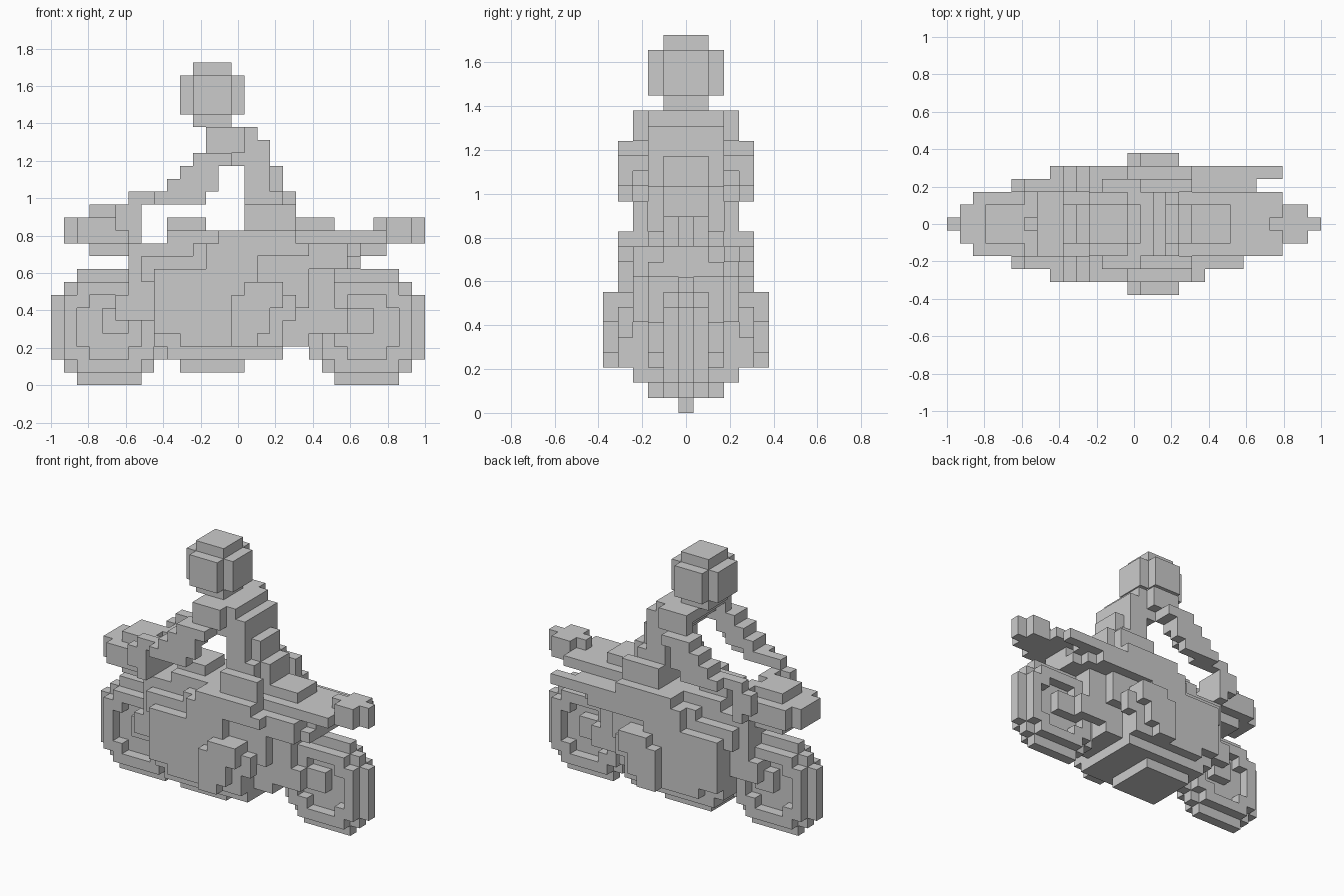
import bpy, bmesh
from mathutils import Vector

if "Cube" in bpy.data.objects:
    bpy.data.objects.remove(bpy.data.objects["Cube"])

S = 2 / 29  # edge length of one cube; cells count from the centre line, rows from the ground
owner = {}  # cell -> name of the part that fills it


def blocks(name, boxes, mirror=False, extra=()):
    """Claim inclusive cell boxes (x0, x1, y0, y1, z0, z1) for a part."""
    cells = list(extra)
    for x0, x1, y0, y1, z0, z1 in boxes:
        cells += [(x, y, z) for x in range(x0, x1 + 1)
                  for y in range(y0, y1 + 1) for z in range(z0, z1 + 1)]
    for x, y, z in cells:
        owner.setdefault((x, y, z), name)
        if mirror:
            owner.setdefault((x, -y, z), name)


def build(name):
    """Skin a part with its outward faces, leaving out faces buried in other parts."""
    bm = bmesh.new()
    for c in sorted(k for k, v in owner.items() if v == name):
        mid = Vector((c[0], c[1], c[2] + 0.5))
        for axis in range(3):
            for sign in (-1, 1):
                n = list(c)
                n[axis] += sign
                if tuple(n) in owner:
                    continue
                corners = []
                for a, b in ((-.5, -.5), (.5, -.5), (.5, .5), (-.5, .5)):
                    o = [0, 0, 0]
                    o[axis] = sign * .5
                    o[(axis + 1) % 3], o[(axis + 2) % 3] = a, b
                    corners.append(bm.verts.new((mid + Vector(o)) * S))
                bm.faces.new(corners if sign > 0 else corners[::-1])
    bmesh.ops.remove_doubles(bm, verts=bm.verts, dist=1e-4)
    mesh = bpy.data.meshes.new(name)
    bm.to_mesh(mesh)
    bm.free()
    bpy.context.collection.objects.link(bpy.data.objects.new(name, mesh))


def disc(cx, cz, y, r, hole=0.0):
    """Cells of a round layer, optionally with a hole."""
    return [(cx + i, y, cz + k) for i in range(-5, 6) for k in range(-5, 6)
            if hole <= (i * i + k * k) ** .5 <= r]


# Wheels: full centre disc and a thinner tyre ring on each side
for name, cx in (("front_wheel", -10), ("rear_wheel", 10)):
    layers = disc(cx, 4, 0, 4.5)
    for y in (-1, 1):
        layers += disc(cx, 4, y, 3.7, 2.5)
    blocks(name, [], extra=layers)

# Front fork, slanting down to the hub
blocks("fork", [(-8, -7, 1, 2, 7, 9), (-9, -7, 2, 2, 5, 6), (-9, -8, 1, 1, 5, 6),
                (-10, -9, 1, 1, 4, 5), (-7, -6, 3, 3, 8, 9)], True)

# Rear swing arm
blocks("swing_arm", [(4, 8, 2, 2, 4, 5), (7, 10, 1, 1, 4, 5), (4, 7, 1, 2, 6, 8)], True)

# Headlight and front cowl
blocks("headlight", [(-13, -8, 0, 1, 11, 12), (-12, -9, 0, 2, 11, 12),
                     (-11, -9, 0, 1, 13, 13), (-11, -9, 0, 1, 10, 10)], True)

# Handlebar
blocks("handlebar", [(-8, -8, 1, 3, 11, 13), (-9, -8, 3, 3, 12, 13)], True)

# Engine and belly
blocks("engine", [(-4, 0, 0, 2, 1, 1), (-5, 3, 0, 3, 2, 2),
                  (-6, 3, 0, 3, 3, 8), (4, 5, 0, 2, 3, 8), (4, 5, 3, 3, 6, 8)], True)

# Side fairing
blocks("fairing", [(-4, 1, 4, 4, 3, 6), (-6, -1, 4, 4, 6, 7),
                   (-6, -3, 4, 4, 8, 8), (-6, -5, 4, 4, 4, 5)], True)

# Main frame and fuel tank
blocks("frame", [(-8, 9, 0, 2, 9, 9), (-8, 8, 0, 2, 10, 10),
                 (-6, 8, 3, 3, 9, 9), (-3, 8, 3, 3, 10, 10)], True)
blocks("fuel_tank", [(-5, 1, 0, 2, 11, 11), (-5, -3, 0, 1, 12, 12)], True)

# Seat and tail
blocks("seat", [(1, 9, 0, 2, 11, 11), (1, 7, 0, 1, 12, 12), (8, 11, 0, 2, 11, 11),
                (8, 9, 0, 1, 10, 10)], True)
blocks("tail_light", [(11, 14, 0, 0, 11, 12), (12, 13, 0, 1, 11, 12)], True)

# Exhaust pipe on one side
blocks("exhaust", [(4, 11, 4, 4, 10, 10), (9, 9, 3, 3, 10, 10), (2, 7, 4, 4, 9, 9)])

# Rider torso, leaning forward row by row, with a rounded back
blocks("torso", [(1, 4, 0, 1, 12, 14), (1, 3, 0, 2, 12, 14), (1, 3, 0, 1, 15, 16),
                 (1, 2, 0, 2, 15, 16), (0, 2, 0, 2, 17, 17), (-1, 2, 0, 2, 18, 18),
                 (-2, 1, 0, 2, 19, 19)], True)

# Rider arms, reaching down to the handlebar
blocks("arms", [(-2, 0, 3, 3, 18, 19), (-3, -1, 3, 4, 17, 17), (-4, -2, 3, 4, 16, 16),
                (-5, -2, 4, 4, 15, 15), (-5, -3, 3, 3, 15, 15),
                (-6, -3, 4, 4, 14, 14), (-8, -5, 3, 3, 14, 14)], True)

# Rider legs: hip, thigh, knee, shin, boot
blocks("legs", [(1, 4, 3, 3, 12, 13), (-1, 4, 3, 4, 11, 11), (-2, 5, 3, 4, 10, 10),
                (-2, 1, 4, 4, 9, 9), (-2, 1, 4, 4, 8, 8), (-1, 3, 4, 4, 7, 7),
                (0, 4, 4, 4, 5, 6), (1, 3, 4, 4, 3, 4),
                (1, 3, 5, 5, 6, 7), (0, 2, 5, 5, 4, 6), (0, 1, 5, 5, 3, 3)], True)

# Rider head
blocks("head", [(-3, -1, 0, 1, 20, 24), (-4, 0, 0, 1, 21, 23), (-3, -1, 0, 2, 21, 23)], True)

for part in dict.fromkeys(owner.values()):
    build(part)
